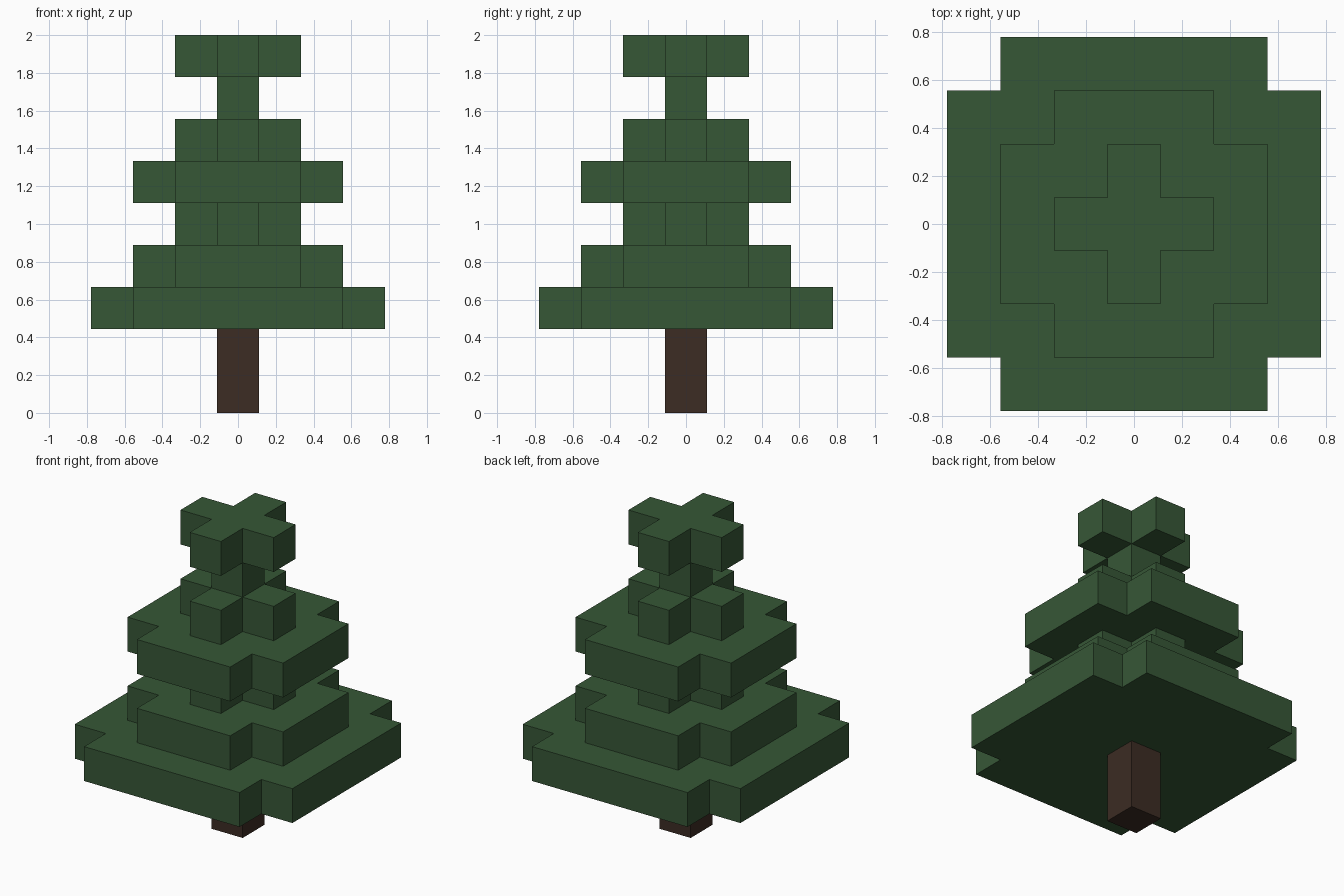
import bpy
import bmesh

cube = bpy.data.objects.get("Cube")
if cube:
    bpy.data.objects.remove(cube, do_unlink=True)

U = 2 / 9  # one block


def make_material(name, rgb):
    mat = bpy.data.materials.new(name)
    mat.use_nodes = True
    color = (*rgb, 1)
    mat.diffuse_color = color
    bsdf = next(n for n in mat.node_tree.nodes if n.type == "BSDF_PRINCIPLED")
    bsdf.inputs["Base Color"].default_value = color
    return mat


def make_prism(name, outline, level, height, mat):
    """Extrude a flat outline upward; all sizes are in blocks."""
    bm = bmesh.new()
    base = bm.faces.new([bm.verts.new((x * U, y * U, level * U)) for x, y in outline])
    top = bmesh.ops.extrude_face_region(bm, geom=[base], use_keep_orig=True)
    verts = [g for g in top["geom"] if isinstance(g, bmesh.types.BMVert)]
    bmesh.ops.translate(bm, verts=verts, vec=(0, 0, height * U))
    bmesh.ops.recalc_face_normals(bm, faces=bm.faces)
    mesh = bpy.data.meshes.new(name)
    bm.to_mesh(mesh)
    bm.free()
    mesh.materials.append(mat)
    obj = bpy.data.objects.new(name, mesh)
    bpy.context.collection.objects.link(obj)
    return obj


def square(r):
    return [(-r, -r), (r, -r), (r, r), (-r, r)]


def notched_square(r):
    """Square with one block missing at each corner."""
    n = r - 1
    points = []
    x, y = 1, 0
    for _ in range(4):  # rotate one corner around the centre
        for a, b in ((r, -n), (r, n), (n, n)):
            points.append((a * x - b * y, a * y + b * x))
        x, y = -y, x
    return points


foliage = make_material("dark green foliage", (0.037, 0.095, 0.037))
bark = make_material("dark brown bark", (0.045, 0.025, 0.017))

# Trunk
make_prism("trunk", square(0.5), 0, 2, bark)

# Foliage tiers, bottom to top
tiers = [
    ("lowest_branches", 3.5),
    ("lower_branches", 2.5),
    ("lower_neck", 1.5),
    ("middle_branches", 2.5),
    ("upper_branches", 1.5),
    ("upper_neck", 0.5),
    ("tree_top", 1.5),
]
for i, (name, radius) in enumerate(tiers):
    outline = notched_square(radius) if radius > 1 else square(radius)
    make_prism(name, outline, 2 + i, 1, foliage)
